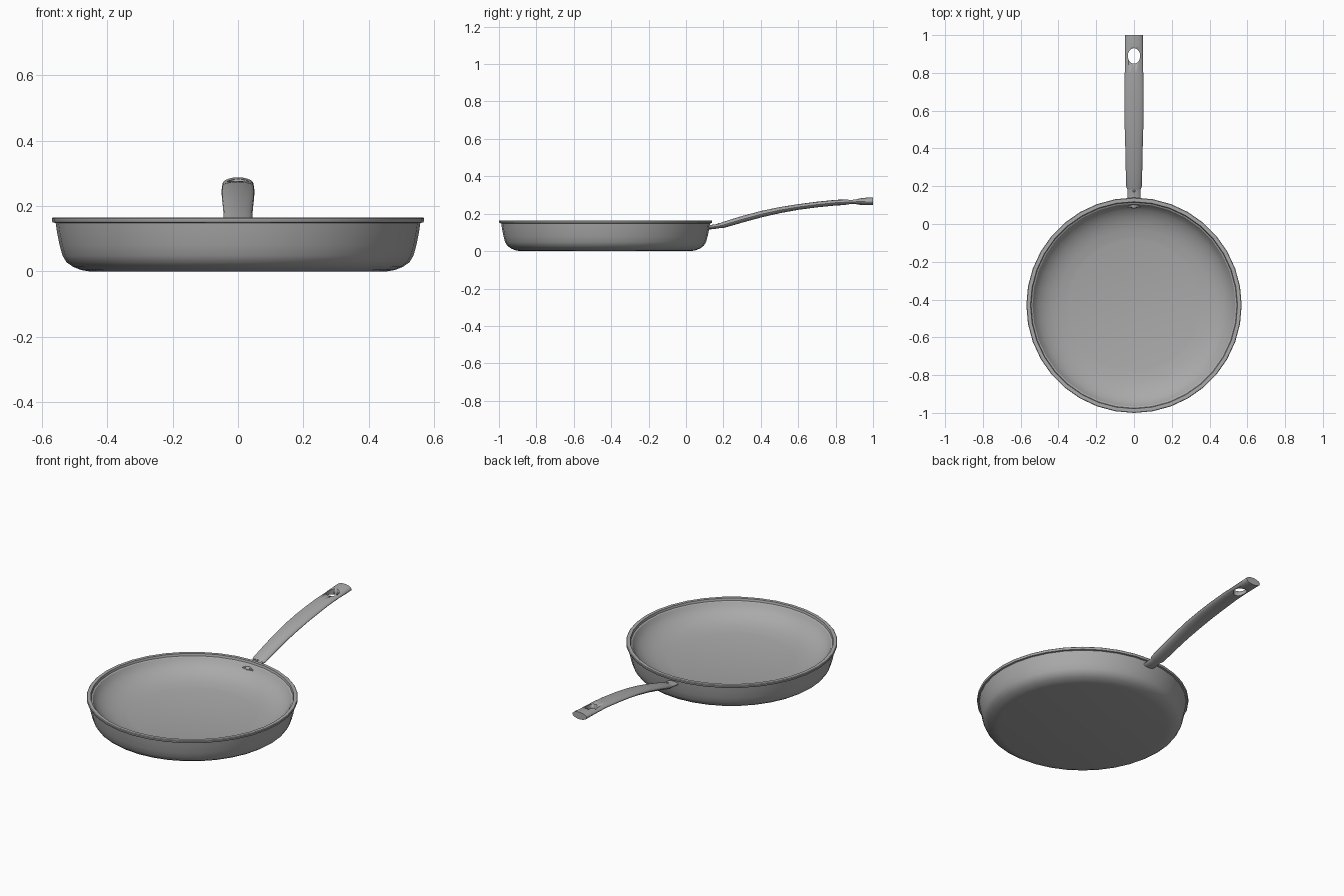
import bpy, bmesh, math
from mathutils import Vector

cube = bpy.data.objects.get("Cube")
if cube:
    bpy.data.objects.remove(cube, do_unlink=True)

metal = bpy.data.materials.new("brushed grey metal")
metal.use_nodes = True
GREY = (0.4, 0.4, 0.4, 1)
metal.diffuse_color = GREY
metal.node_tree.nodes["Principled BSDF"].inputs["Base Color"].default_value = GREY

PAN_Y = -0.43


def finish(name, bm, angle=32):
    bmesh.ops.recalc_face_normals(bm, faces=bm.faces)
    mesh = bpy.data.meshes.new(name)
    bm.to_mesh(mesh)
    bm.free()
    obj = bpy.data.objects.new(name, mesh)
    bpy.context.collection.objects.link(obj)
    mesh.materials.append(metal)
    bpy.ops.object.select_all(action='DESELECT')
    obj.select_set(True)
    bpy.context.view_layer.objects.active = obj
    bpy.ops.object.shade_smooth_by_angle(angle=math.radians(angle))
    return obj


def skin(bm, rings):
    """Bridge successive vertex rings and cap both ends."""
    for a, b in zip(rings, rings[1:]):
        n = len(a)
        for i in range(n):
            j = (i + 1) % n
            bm.faces.new((a[i], a[j], b[j], b[i]))
    bm.faces.new(rings[0])
    bm.faces.new(rings[-1])


def lathe(name, profile, sides):
    bm = bmesh.new()
    turns = [2 * math.pi * i / sides for i in range(sides)]
    skin(bm, [[bm.verts.new((r * math.cos(t), PAN_Y + r * math.sin(t), z))
               for t in turns] for r, z in profile])
    return finish(name, bm)


# Pan: outer wall, rolled rim, inner ledge, curved bowl and flat floor
outer = [(0.455, 0), (0.48, 0.004), (0.505, 0.014), (0.525, 0.028), (0.537, 0.048),
         (0.546, 0.08), (0.554, 0.12), (0.558, 0.148)]
rim = [(0.567, 0.15), (0.57, 0.155), (0.57, 0.162), (0.567, 0.165),
       (0.548, 0.165), (0.545, 0.152), (0.537, 0.148)]
bowl = [(0.525, 0.128), (0.505, 0.108), (0.475, 0.088), (0.44, 0.073),
        (0.4, 0.062), (0.365, 0.057), (0.345, 0.053)]
lathe("pan_body", outer + rim + bowl, 36)

# Handle: oval sections along a rising arc (y, z, half width, half thickness)
sections = [(0.185, 0.136, 0.036, 0.014), (0.2, 0.14, 0.042, 0.016),
            (0.3, 0.17, 0.044, 0.017), (0.4, 0.197, 0.046, 0.017),
            (0.5, 0.219, 0.049, 0.016), (0.6, 0.236, 0.05, 0.015),
            (0.7, 0.249, 0.05, 0.015), (0.8, 0.259, 0.049, 0.015),
            (0.88, 0.263, 0.048, 0.015), (0.94, 0.265, 0.048, 0.018),
            (0.985, 0.267, 0.048, 0.021), (1.0, 0.267, 0.047, 0.021)]


def loft(name, stations, sides=20):
    bm = bmesh.new()
    rings = []
    for i, (y, z, w, h) in enumerate(stations):
        p, q = stations[max(i - 1, 0)], stations[min(i + 1, len(stations) - 1)]
        up = Vector((0, p[1] - q[1], q[0] - p[0])).normalized()
        if i == len(stations) - 1:
            up = Vector((0, 0, 1))
        ring = []
        for k in range(sides):
            t = 2 * math.pi * k / sides
            ring.append(bm.verts.new(Vector((w * math.cos(t), y, z)) + up * h * math.sin(t)))
        rings.append(ring)
    skin(bm, rings)
    return finish(name, bm, 40)


handle = loft("handle", sections)
loft("handle_neck", [(0.09, 0.127, 0.034, 0.011), (0.14, 0.129, 0.034, 0.012),
                     (0.17, 0.133, 0.034, 0.012), (0.2, 0.14, 0.034, 0.012)])

# Hanging hole
bm = bmesh.new()
bmesh.ops.create_cone(bm, cap_ends=True, segments=24, radius1=1, radius2=1, depth=0.2)
bmesh.ops.scale(bm, vec=(0.033, 0.041, 1), verts=bm.verts)
bmesh.ops.translate(bm, vec=(0, 0.89, 0.26), verts=bm.verts)
cutter = finish("hole_cutter", bm)
cutter.hide_render = True
cutter.hide_viewport = True
cut = handle.modifiers.new("hanging_hole", 'BOOLEAN')
cut.object = cutter
cut.operation = 'DIFFERENCE'
cut.solver = 'EXACT'

# Small fixings: one inside the bowl wall, one on the neck
for name, y, z, r in (("bowl_rivet", 0.094, 0.131, 0.016), ("neck_pin", 0.175, 0.146, 0.007)):
    bm = bmesh.new()
    bmesh.ops.create_uvsphere(bm, u_segments=16, v_segments=8, radius=r)
    bmesh.ops.scale(bm, vec=(1, 0.8, 0.6), verts=bm.verts)
    bmesh.ops.translate(bm, vec=(0, y, z), verts=bm.verts)
    finish(name, bm)
